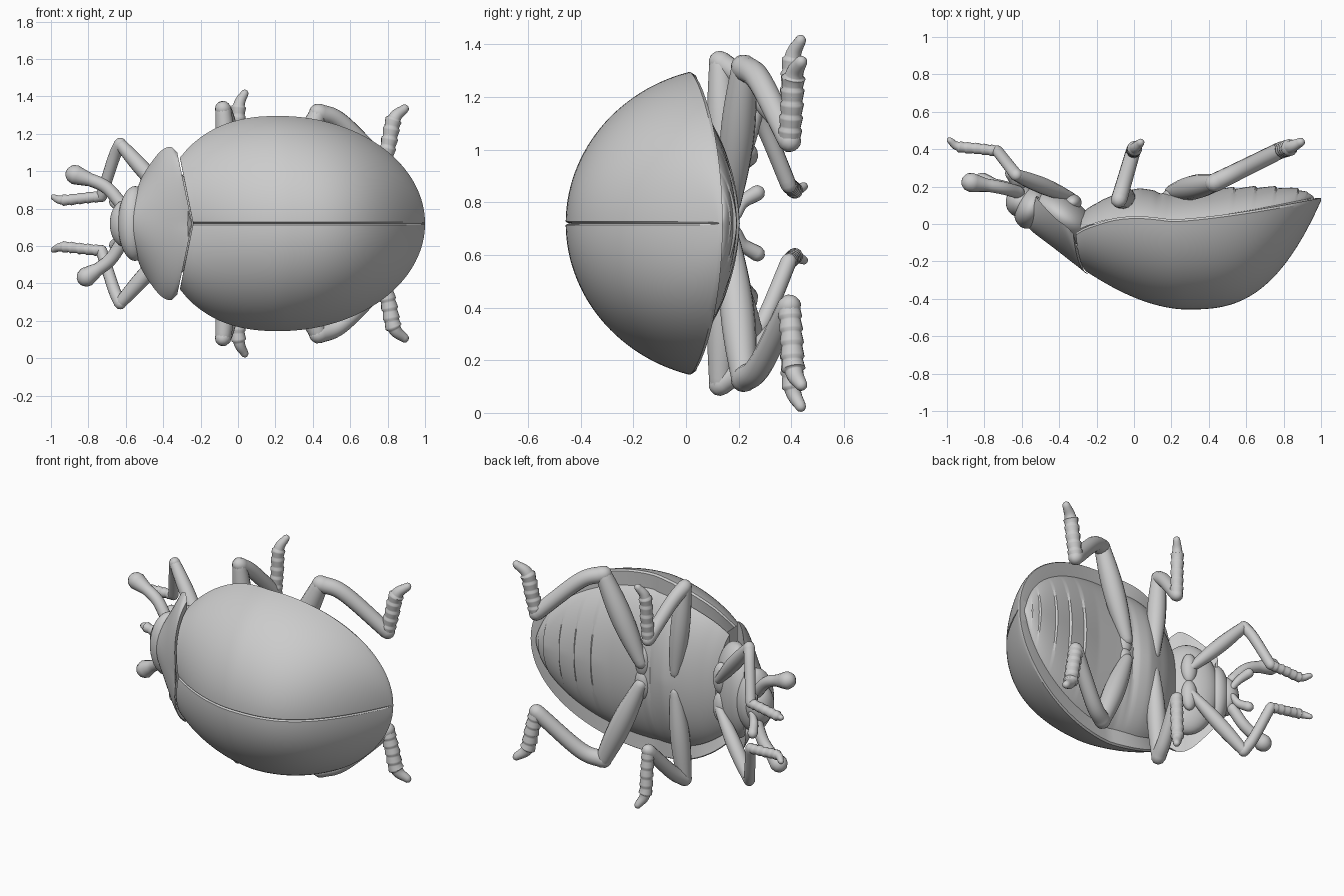
import bpy, bmesh
from math import sin, cos, pi, radians
from mathutils import Vector, Matrix

if "Cube" in bpy.data.objects:
    bpy.data.objects.remove(bpy.data.objects["Cube"])

CZ = 0.72  # height of the symmetry plane


def smooth(rows, n):
    """Catmull-Rom resampling of rows of numbers."""
    rows = [Vector(r) for r in rows]
    p = [rows[0] * 2 - rows[1]] + rows + [rows[-1] * 2 - rows[-2]]
    out = []
    for i in range(1, len(p) - 2):
        a, b, c, d = p[i - 1:i + 3]
        for k in range(n):
            t = k / n
            out.append((b * 2 + (c - a) * t + (a * 2 - b * 5 + c * 4 - d) * t * t
                        + (b * 3 - a - c * 3 + d) * t ** 3) * 0.5)
    return out + [rows[-1]]


def finish(name, bm, angle):
    bmesh.ops.recalc_face_normals(bm, faces=bm.faces)
    me = bpy.data.meshes.new(name)
    bm.to_mesh(me)
    bm.free()
    ob = bpy.data.objects.new(name, me)
    bpy.context.collection.objects.link(ob)
    bpy.ops.object.select_all(action='DESELECT')
    ob.select_set(True)
    bpy.context.view_layer.objects.active = ob
    bpy.ops.object.shade_smooth_by_angle(angle=radians(angle))


def loft(name, rings, angle=28):
    """Closed skin through rings of equal length."""
    bm = bmesh.new()
    vs = [[bm.verts.new((p[0], p[1], p[2] + CZ)) for p in r] for r in rings]
    m = len(vs[0])
    for a, b in zip(vs, vs[1:]):
        for j in range(m):
            bm.faces.new((a[j], a[(j + 1) % m], b[(j + 1) % m], b[j]))
    bm.faces.new(vs[0])
    bm.faces.new(vs[-1])
    bmesh.ops.remove_doubles(bm, verts=bm.verts, dist=0.0004)
    finish(name, bm, angle)


def ellipsoid(name, c, r, tilt=0):
    bm = bmesh.new()
    mat = (Matrix.Translation((c[0], c[1], c[2] + CZ)) @ Matrix.Rotation(radians(tilt), 4, 'Z')
           @ Matrix.Diagonal((*r, 1)))
    bmesh.ops.create_uvsphere(bm, u_segments=32, v_segments=20, radius=1, matrix=mat)
    finish(name, bm, 60)


def arch(xc, yc, xr, yr, w, t, T, straight=0):
    """Point on an arched section running from the midline to the rim."""
    f = (1 - cos(t)) / (1 - cos(T))
    g = sin(t) / sin(T)
    return (xc + (xr - xc) * (f + (g - f) * straight), yc + (yr - yc) * f, w * g)


def full_arch(row, T, n=20, straight=0):
    """Arched section across both sides."""
    half = [arch(*row, T * k / n, T, straight) for k in range(n + 1)]
    return [(x, y, -z) for x, y, z in half[:0:-1]] + half


def tube(name, pts, radius, s=1, n=10, sides=14):
    """Round-ended tube; radius is a function of the position 0..1 along it."""
    P = smooth([(x, y, z * s) for x, y, z in pts], n)
    last = len(P) - 1
    R = [radius(i / last) for i in range(last + 1)]
    T = [(P[min(i + 1, last)] - P[max(i - 1, 0)]).normalized() for i in range(last + 1)]
    caps = [0.15, 0.5, 1.0]
    data = [(P[0] - T[0] * R[0] * cos(a), T[0], R[0] * sin(a)) for a in caps]
    data += list(zip(P, T, R))
    data += [(P[-1] + T[-1] * R[-1] * cos(a), T[-1], R[-1] * sin(a)) for a in caps[::-1]]
    nrm, prev, rings = T[0].orthogonal().normalized(), T[0], []
    for p, t, r in data:
        nrm = prev.rotation_difference(t) @ nrm
        prev, b = t, t.cross(nrm)
        rings.append([p + (nrm * cos(2 * pi * j / sides) + b * sin(2 * pi * j / sides)) * r
                      for j in range(sides)])
    loft(name, rings, 70)


def half_width(x):
    """Outline of the wing cases seen from the back."""
    d = (x - .22) / .78 if x > .22 else (.22 - x) / .645
    return .575 * max(0, 1 - d ** (2 if x > .22 else 2.4)) ** .5


def ridge_y(x):
    """Height of the dome along the seam."""
    return -.457 + (.582 * ((x - .28) / .72) ** 2.8 if x > .28
                    else .197 * ((.28 - x) / .52) ** 1.8)


def rim_y(x):
    """Lower edge of the wing cases."""
    return .012 + (.115 * ((x - .2) / .8) ** 1.4 if x > .2
                   else .018 * sin(pi * min(1, (.2 - x) / .4)) - .07 * ((.2 - x) / .51) ** 5)


# Wing cases: two domes with a seam groove and a flange underneath
TW = radians(75)
for s, side in ((1, "upper"), (-1, "lower")):
    rings = []
    for i in range(61):
        g = sin(pi / 2 * i / 60)
        xc = -.24 + 1.24 * g
        xr = xc - .07 * (1 - g) ** 2
        yc, yr, w = ridge_y(xc), rim_y(xr), half_width(xr)
        ring = [arch(xc, yc, xr, yr, w, TW * k / 28, TW, (1 - g) ** 2) for k in range(29)]
        ring[:1] = [(xc, min(yc + .014, yr), 0), (xc, yc + .005, min(.003, w)),
                    (xc, yc, min(.007, w))]
        xi = .3 + (xr - .3) * .86
        ring += [(xr, yr + .012, w * .985), (xi, yr + .008, w * .78), (xi, yr, 0)]
        rings.append([(x, y, z * s) for x, y, z in ring])
    loft("wing_case_" + side, rings)

# Belly with overlapping abdominal plates
TB = radians(65)
rings = []
for i in range(121):
    x = -.27 + 1.235 * sin(pi / 2 * i / 120)
    w = .83 * half_width(.3 + (x - .3) / .95)
    y = rim_y(x) + .008
    step = .013 * (((x - .42) / .115) % 1) if .42 < x < .93 else 0
    step += .012 * max(0, 1 - abs(x - .03) / .1) - .012 * max(0, 1 - abs(x - .14) / .03)
    rings.append([(px, py + step * (1 - abs(pz) / max(w, .001)), pz) for px, py, pz in
                  full_arch((x, y + .147 * w / .48, x - .02, y, w), TB)])
loft("belly", rings, 25)

# Neck shield behind the head
shield = smooth([(-.555, -.01, -.51, .145, .18), (-.55, -.035, -.52, .14, .235),
                 (-.42, -.135, -.43, .04, .37), (-.33, -.205, -.365, -.01, .41),
                 (-.245, -.267, -.325, -.05, .38)], 8)
loft("neck_shield", [full_arch(row, radians(70), straight=(i / 32) ** 2)
                     for i, row in enumerate(shield)])

# Thorax underside, head and snout
ellipsoid("thorax", (-.38, .035, 0), (.19, .11, .30), -35)
ellipsoid("head", (-.55, .085, 0), (.085, .115, .2), -25)
ellipsoid("snout", (-.605, .12, 0), (.08, .085, .125), -20)

# Legs: hip, knee, ankle, toe bend, toe tip, thickness
legs = {
    "front": ((-.33, .14, .09), (-.63, .262, .425), (-.73, .39, .145),
              (-.94, .415, .125), (-.985, .447, .14), .034),
    "middle": ((-.03, .15, .06), (-.08, .13, .612), (-.005, .387, .355),
               (.005, .405, .63), (.035, .435, .695), .044),
    "hind": ((.20, .17, .07), (.43, .22, .592), (.78, .393, .315),
             (.835, .41, .56), (.89, .437, .613), .05),
}


def foot_radius(r):
    """Ringed foot narrowing to a claw."""
    return lambda t: r * ((.78 + .17 * (t * 7.5 % 1)) if t < .66 else 1.18 - .7 * t)


for s, side in ((1, "upper"), (-1, "lower")):
    # Clubbed antennae, posed unevenly
    out = .06 if s > 0 else 0
    club = (-.81 - out, .222, .285 - out * .4)
    tube("antenna_" + side, [(-.62, .17, .1), (-.69 - out * .4, .195, .2), club],
         lambda t: .035 + .018 * max(0, (t - .75) * 4), s)
    # Mouth feelers
    tube("mouth_feeler_" + side, [(-.60, .19, .03), (-.63, .215, .08), (-.66, .27, .115)],
         lambda t: .02 + .01 * t, s)
    # Legs: bulging thigh, curved shin and ringed foot
    for name, (*pts, r) in legs.items():
        hip, knee, ankle, bend, tip = map(Vector, pts)
        ellipsoid(f"{name}_hip_{side}", (hip.x, hip.y - .025, hip.z * s), (.05, .045, .1))
        tube(f"{name}_thigh_{side}", [hip, hip.lerp(knee, .5), knee],
             lambda t: r * (.75 + .2 * t + .45 * sin(pi * t)), s)
        sag = Vector((0, 0, .045 if name == "hind" else .02))
        tube(f"{name}_shin_{side}", [knee, knee.lerp(ankle, .35) + sag, ankle],
             lambda t: r * (1 - .1 * t), s)
        tube(f"{name}_foot_{side}", [ankle, ankle.lerp(bend, .5), bend, tip],
             foot_radius(r), s, 15)
